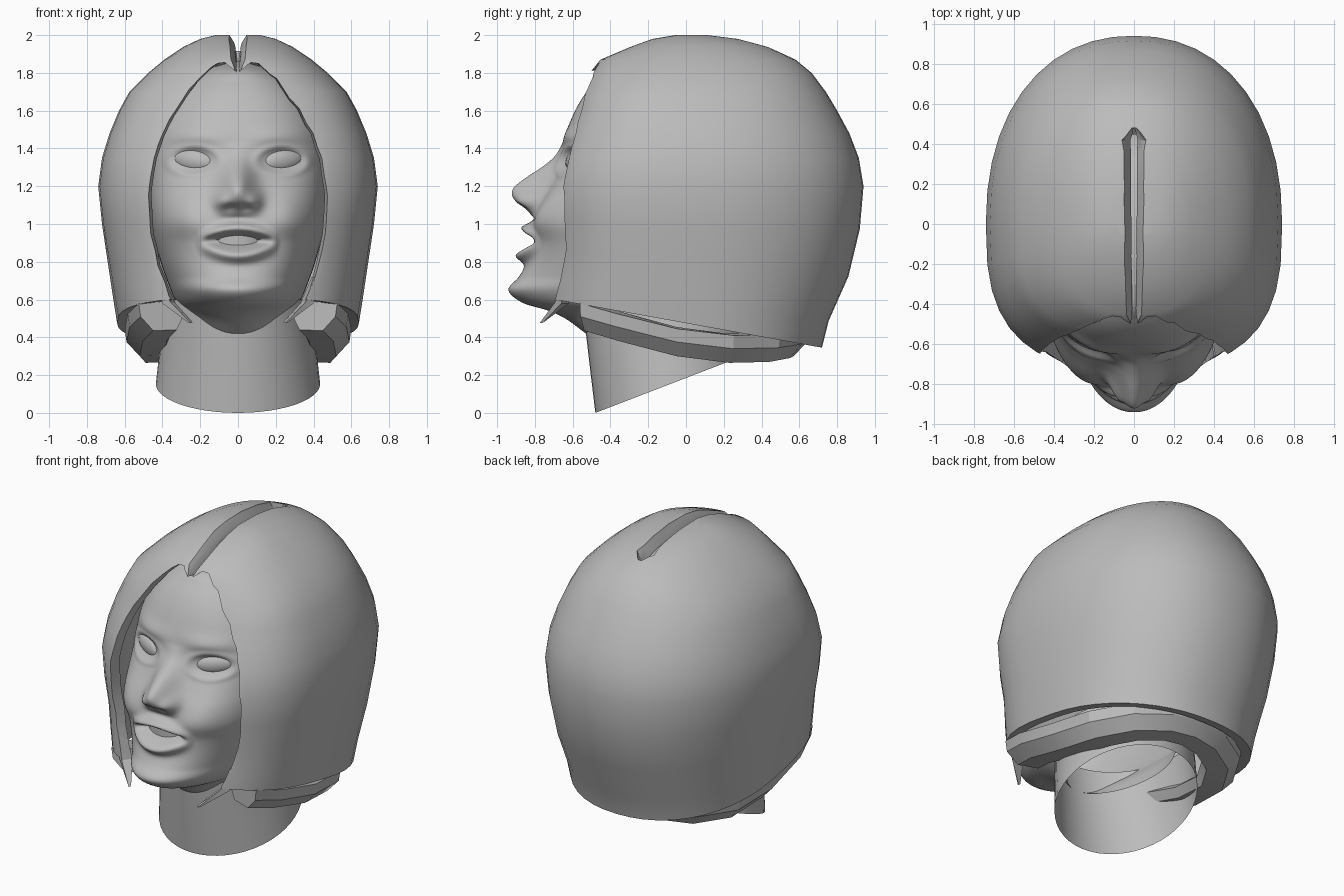
import bpy, bmesh, math
from mathutils import Vector

if "Cube" in bpy.data.objects:
    bpy.data.objects.remove(bpy.data.objects["Cube"], do_unlink=True)

grey = bpy.data.materials.new("clay_grey")
grey.use_nodes = True
grey.diffuse_color = (0.5, 0.5, 0.5, 1)
grey.node_tree.nodes["Principled BSDF"].inputs["Base Color"].default_value = (0.5, 0.5, 0.5, 1)


def smooth(ob, angle):
    bpy.ops.object.select_all(action="DESELECT")
    ob.select_set(True)
    bpy.context.view_layer.objects.active = ob
    bpy.ops.object.shade_smooth_by_angle(angle=math.radians(angle))


def make(name, bm, angle=40):
    bmesh.ops.recalc_face_normals(bm, faces=bm.faces)
    me = bpy.data.meshes.new(name)
    bm.to_mesh(me)
    bm.free()
    ob = bpy.data.objects.new(name, me)
    bpy.context.collection.objects.link(ob)
    me.materials.append(grey)
    smooth(ob, angle)
    return ob


def loft(rings, cap_start=True, cap_end=True):
    """Skin a list of closed rings."""
    bm = bmesh.new()
    rows = [[bm.verts.new(p) for p in r] for r in rings]
    n = len(rows[0])
    for a, b in zip(rows, rows[1:]):
        for i in range(n):
            j = (i + 1) % n
            bm.faces.new((a[i], a[j], b[j], b[i]))
    if cap_start:
        bm.faces.new(rows[0])
    if cap_end:
        bm.faces.new(rows[-1])
    return bm


def curve(table, z):
    """Smooth interpolation of (z, value) pairs, sorted by z."""
    if z <= table[0][0]:
        return table[0][1]
    for i in range(len(table) - 1):
        (z0, a), (z1, b) = table[i], table[i + 1]
        if z <= z1:
            def slope(k):
                lo, hi = table[max(k - 1, 0)], table[min(k + 1, len(table) - 1)]
                return (hi[1] - lo[1]) / (hi[0] - lo[0])
            h, t = z1 - z0, (z - z0) / (z1 - z0)
            return ((2*t**3 - 3*t*t + 1) * a + (t**3 - 2*t*t + t) * h * slope(i)
                    + (3*t*t - 2*t**3) * b + (t**3 - t*t) * h * slope(i + 1))
    return table[-1][1]


def oval(n, w, yc, front, back, ef=2.0, eb=2.0):
    """Superellipse ring with different front and back halves."""
    pts = []
    for i in range(n):
        t = 2 * math.pi * i / n
        s, c = math.sin(t), math.cos(t)
        e = ef if c > 0 else eb
        d = max(0, 1 - abs(s) ** e) ** (1 / e)
        pts.append((s * w, yc - front * d if c > 0 else yc + back * d))
    return pts


# ---- Face profile tables by height ----
WIDTH = [(.42, .24), (.5, .27), (.55, .3), (.6, .335), (.7, .375), (.8, .41), (1, .46), (1.2, .48),
         (1.4, .475), (1.6, .42), (1.75, .3), (1.82, .17), (1.86, .03)]
FRONT = [(.42, -.53), (.5, -.64), (.545, -.74), (.58, -.86), (.65, -.94), (.72, -.885), (.8, -.84),
         (.9, -.81), (1, -.81), (1.1, -.77), (1.2, -.72), (1.3, -.685), (1.4, -.66), (1.5, -.63),
         (1.65, -.56), (1.75, -.48), (1.82, -.38), (1.86, -.15)]
SQUARE = [(.42, 2), (.65, 2.15), (1, 2.8), (1.3, 2.6), (1.8, 2.2)]
NOSE = [(1.03, 0), (1.08, .07), (1.12, .14), (1.165, .185), (1.2, .185), (1.25, .14), (1.3, .08),
        (1.36, .025), (1.43, 0)]
YC = -.1


def hump(x, z, cx, cz, sx, sz):
    return math.exp(-((x - cx) / sx) ** 2 - ((z - cz) / sz) ** 2)


def relief(x, z):
    x = abs(x)
    d = 0.0
    if 1.03 < z < 1.43:
        d += curve(NOSE, z) * math.exp(-(x / (.085 - .08 * max(0, z - 1.15))) ** 2)
    d += .06 * hump(x, z, .085, 1.12, .045, .052)      # nostril wings
    d -= .015 * hump(x, z, .045, 1.085, .03, .018)     # nostrils
    d -= .05 * hump(x, z, .23, 1.34, .12, .08)         # eye sockets
    d += .018 * hump(x, z, .22, 1.46, .14, .05)        # brows
    d += .03 * hump(x, z, .27, 1.06, .12, .12)         # cheeks
    e = math.hypot((x - .235) / .11, (z - 1.335) / .06)
    d += .012 * math.exp(-((e - 1.25) / .25) ** 2)     # eyelids
    m = max(0, 1 - (x / .215) ** 2)
    k = (x / .19) ** 2
    if m:
        d += .062 * m ** .7 * math.exp(-((z - .978 + .05 * k) / .028) ** 2)   # upper lip
        d += .075 * m ** .8 * math.exp(-((z - .835 - .05 * k) / .038) ** 2)   # lower lip
        d -= .05 * m * math.exp(-((z - .912) / .024) ** 2)                    # open mouth
    return d


def face_y(x, z):
    w, f, n = curve(WIDTH, z), curve(FRONT, z), curve(SQUARE, z)
    return YC - (YC - f) * (1 - (abs(x) / w) ** n) ** (1 / n) - relief(x, z)


# ---- Head, open below inside the neck ----
rings = []
for i in range(126):
    z = .42 + 1.44 * i / 125
    w, f = curve(WIDTH, z), curve(FRONT, z)
    back = .55 * min(1, w / .4) ** .7
    ring = oval(200, w, YC, YC - f, back, curve(SQUARE, z), 2.0)
    rings.append([(x, y - (relief(x, z) * min(1, (YC - y) / .2) if y < YC else 0), z) for x, y in ring])
make("head", loft(rings, cap_start=False), 80)

# ---- Eyes and teeth ----
for side, label in ((1, "left"), (-1, "right")):
    bm = bmesh.new()
    bmesh.ops.create_uvsphere(bm, u_segments=24, v_segments=16, radius=1)
    for v in bm.verts:
        x, y, z = v.co
        v.co = (side * .235 + x * .11, face_y(.235, 1.335) + .018 + y * .05 + .045 * x * side,
                1.333 + z * .062 + .012 * x * side)
    make(label + "_eye", bm, 60)

make("upper_teeth", loft([[(x, y, z) for x, y in oval(32, .17, -.66, .145, .05)] for z in (.885, .95)]))

# ---- Neck tube, cut on a slope and open below ----
neck = []
for t in (0, .35, .7, 1):
    base = oval(48, .435 - .05 * t, -.08, .40 + .07 * t, .42)
    neck.append([(x, y, (1 - t) * .385 * (y + .48) + t * .6) for x, y in base])
make("neck", loft(neck, cap_start=False, cap_end=False), 50)

# ---- Bobbed hair: level, half width, front, back ----
HAIR = [(.475, .64, .75, .72), (.6, .66, .74, .755), (.8, .69, .72, .86), (1, .72, .73, .92),
        (1.2, .74, .73, .94), (1.35, .72, .69, .915), (1.48, .68, .64, .865), (1.6, .63, .59, .8),
        (1.7, .575, .55, .74), (1.8, .475, .51, .665), (1.87, .39, .455, .58), (1.94, .285, .29, .43),
        (1.98, .2, .18, .28), (2.0, .12, .06, .12)]
rings = []
for z, w, f, b in HAIR:
    tilt = .18 * max(0, min(1, (1.1 - z) / .6))
    rings.append([(x, y, z - tilt * y) for x, y in oval(44, w, 0, f, b, 2.8 if z < 1.75 else 2.3, 2.2)])
hair = make("hair", loft(rings, cap_start=False))

# Cutters for the face opening and the centre parting
half = [(0, 1.80), (.035, 1.825), (.075, 1.855), (.12, 1.85), (.22, 1.77), (.34, 1.61), (.41, 1.48),
        (.45, 1.35), (.475, 1.15), (.465, .95), (.425, .78), (.36, .62), (.3, .5), (.3, .3)]
outline = half + [(-x, z) for x, z in reversed(half[1:])]
opening = make("opening_cutter", loft([[(x * s, y, z) for x, z in outline] for y, s in ((-1.1, 1.2), (-.2, .8))]))
groove = [(.065, 2.06), (.045, 2.0), (.02, 1.96), (.009, 1.92), (.007, 1.87)]
groove += [(-x, z) for x, z in reversed(groove)]
stations = [(-.75, -.25, 1), (-.46, -.12, 1), (-.27, -.05, 1), (-.05, 0, 1), (.2, -.02, 1),
            (.36, -.055, 1), (.42, -.075, 1.2), (.48, -.1, .2)]
parting = make("parting_cutter", loft([[(x * s, y, z + dz) for x, z in groove] for y, dz, s in stations]))

mod = hair.modifiers.new("thickness", "SOLIDIFY")
mod.thickness, mod.offset = .07, -1
for cutter in (opening, parting):
    cutter.hide_render = True
    mod = hair.modifiers.new("cut", "BOOLEAN")
    mod.operation, mod.solver, mod.object = "DIFFERENCE", "EXACT", cutter
bpy.context.view_layer.update()
cut = bpy.data.meshes.new_from_object(hair.evaluated_get(bpy.context.evaluated_depsgraph_get()))
hair.modifiers.clear()
hair.data = cut
for cutter in (opening, parting):
    bpy.data.objects.remove(cutter, do_unlink=True)
smooth(hair, 35)

# ---- Lower hair layer: faceted band tucked under the hem ----
path = [(.42, -.53, .51), (.475, -.35, .455), (.49, -.05, .375), (.46, .22, .34), (.34, .42, .345), (.16, .52, .365)]
path = path + [(0, .54, .375)] + [(-x, y, z) for x, y, z in reversed(path)]
section = [(-.11, .07), (-.1, .0), (-.03, -.075), (.1, -.07), (.13, -.01), (.03, .08)]
rings = []
for i, p in enumerate(path):
    a, b = path[max(i - 1, 0)], path[min(i + 1, len(path) - 1)]
    t = Vector((b[0] - a[0], b[1] - a[1], 0)).normalized()
    rings.append([(p[0] - t.y * u, p[1] + t.x * u, p[2] + v) for u, v in section])
make("lower_hair_layer", loft(rings), 25)

# ---- Pointed strands at the front corners ----
for s, label in ((1, "left"), (-1, "right")):
    top = [(s * .39, -.60, .72), (s * .42, -.655, .72), (s * .40, -.66, .72)]
    mid = [(s * .33, -.62, .58), (s * .40, -.66, .58), (s * .36, -.69, .59)]
    tip = [(s * .24, -.765, .48), (s * .26, -.76, .475), (s * .25, -.775, .475)]
    make(label + "_front_strand", loft([top, mid, tip]), 25)
